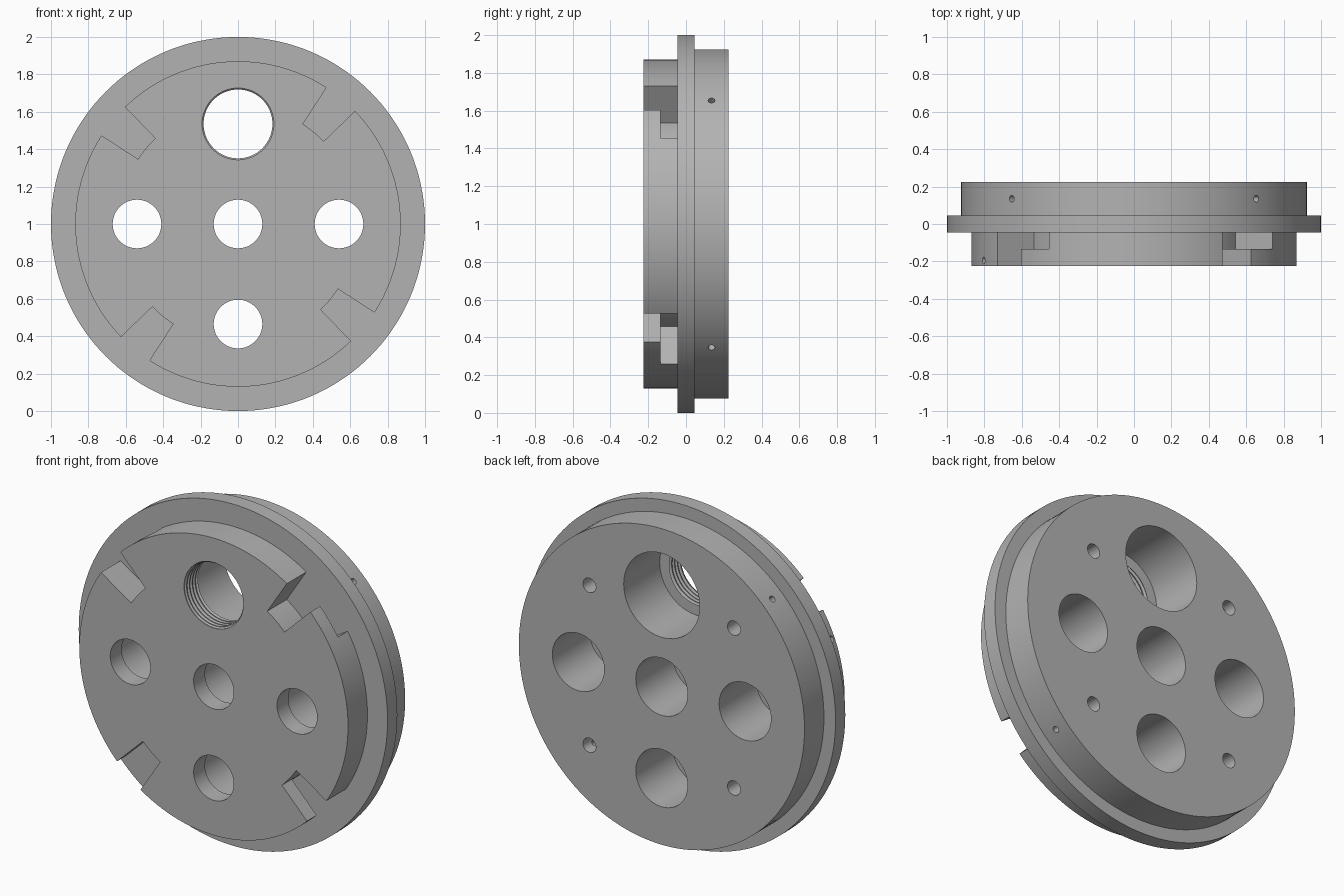
import bpy, bmesh
from math import radians, sin, cos, pi
from mathutils import Matrix, Vector

if "Cube" in bpy.data.objects:
    bpy.data.objects.remove(bpy.data.objects["Cube"], do_unlink=True)

CENTRE = Vector((0, 0, 1))
FRONT, STEP, BACK = -0.225, 0.045, 0.225

steel = bpy.data.materials.new("grey_metal")
steel.use_nodes = True
GREY = (0.45, 0.45, 0.45, 1)
steel.diffuse_color = GREY
steel.node_tree.nodes["Principled BSDF"].inputs["Base Color"].default_value = GREY


def skin(name, rings, matrix):
    """Closed solid through a row of equal rings, capped at both ends."""
    bm = bmesh.new()
    loops = [[bm.verts.new(p) for p in ring] for ring in rings]
    n = len(loops[0])
    for a, b in zip(loops, loops[1:]):
        for i in range(n):
            j = (i + 1) % n
            bm.faces.new((a[i], a[j], b[j], b[i]))
    bm.faces.new(loops[0])
    bm.faces.new(loops[-1])
    bmesh.ops.recalc_face_normals(bm, faces=bm.faces)
    mesh = bpy.data.meshes.new(name)
    bm.to_mesh(mesh)
    bm.free()
    mesh.materials.append(steel)
    obj = bpy.data.objects.new(name, mesh)
    mesh.transform(matrix)
    bpy.context.scene.collection.objects.link(obj)
    return obj


def lathe(name, profile, matrix, sides=64):
    """Turn a (radius, y) profile about the y axis."""
    rings = [[(r * cos(2 * pi * i / sides), y, r * sin(2 * pi * i / sides))
              for i in range(sides)] for r, y in profile]
    return skin(name, rings, matrix)


def sector(name, start, end, y0, y1, inner=0.637, outer=0.95, steps=8):
    """Ring segment between two angles in degrees."""
    angles = [radians(start + (end - start) * i / steps) for i in range(steps + 1)]
    outline = [(inner * cos(a), inner * sin(a)) for a in angles]
    outline += [(outer * cos(a), outer * sin(a)) for a in reversed(angles)]
    rings = [[(x, y, z) for x, z in outline] for y in (y0, y1)]
    return skin(name, rings, Matrix.Translation(CENTRE))


# Turned body: front boss, flange and rear hub
body = lathe("mounting_disc", [(0.87, FRONT), (0.87, -STEP), (1, -STEP),
                               (1, STEP), (0.925, STEP), (0.925, BACK)],
             Matrix.Translation(CENTRE), 144)


def cut(tool):
    tool.hide_render = True
    mod = body.modifiers.new("cut", "BOOLEAN")
    mod.operation, mod.solver, mod.object = "DIFFERENCE", "EXACT", tool
    bpy.context.view_layer.objects.active = body
    bpy.ops.object.modifier_apply(modifier=mod.name)
    bpy.data.objects.remove(tool, do_unlink=True)


def drill(x, z, profile, sides=64):
    cut(lathe("drill", profile, Matrix.Translation(CENTRE + Vector((x, 0, z))), sides))


def side_drill(angle, y, radius, near, far):
    """Small round hole bored inwards from the rim."""
    turn = Matrix.Rotation(-radians(angle), 4, "Y") @ Matrix.Rotation(-pi / 2, 4, "Z")
    cut(lathe("side_drill", [(radius, near), (radius, far)],
              Matrix.Translation(CENTRE + Vector((0, y, 0))) @ turn, 20))


# Bayonet notches with an undercut channel behind the lip
for quarter in range(0, 360, 90):
    cut(sector("notch", quarter + 44, quarter + 57, -0.4, -STEP))
    cut(sector("channel", quarter + 31.5, quarter + 57, -0.135, -STEP))

# Counterbored through holes
SHOULDER = -0.12
for x, z in ((0, 0), (-0.54, 0), (0.54, 0), (0, -0.535)):
    drill(x, z, [(0.13, -0.4), (0.13, SHOULDER), (0.168, SHOULDER), (0.168, 0.4)])

# Large hole with thread grooves at the front
thread = [(0.192, -0.4), (0.192, FRONT + 0.005)]
for i in range(4):
    y = FRONT + 0.012 + i * 0.026
    thread += [(0.184, y), (0.184, y + 0.006), (0.197, y + 0.013), (0.197, y + 0.018)]
thread += [(0.184, -0.108), (0.246, -0.108), (0.246, 0.4)]
drill(0, 0.535, thread)

# Blind holes in the back, each met by a set screw hole from the rim
for sx in (-1, 1):
    for sz in (-1, 1):
        drill(0.468 * sx, 0.468 * sz, [(0.042, 0.03), (0.042, 0.4)], 32)
for angle in (45, 135, 225, 315):
    side_drill(angle, 0.135, 0.018, 0.67, 1.1)

# Locating hole on the boss rim
side_drill(157.5, -0.195, 0.018, 0.78, 0.95)

bpy.ops.object.select_all(action="DESELECT")
body.select_set(True)
bpy.context.view_layer.objects.active = body
bpy.ops.object.shade_smooth_by_angle(angle=radians(30))
